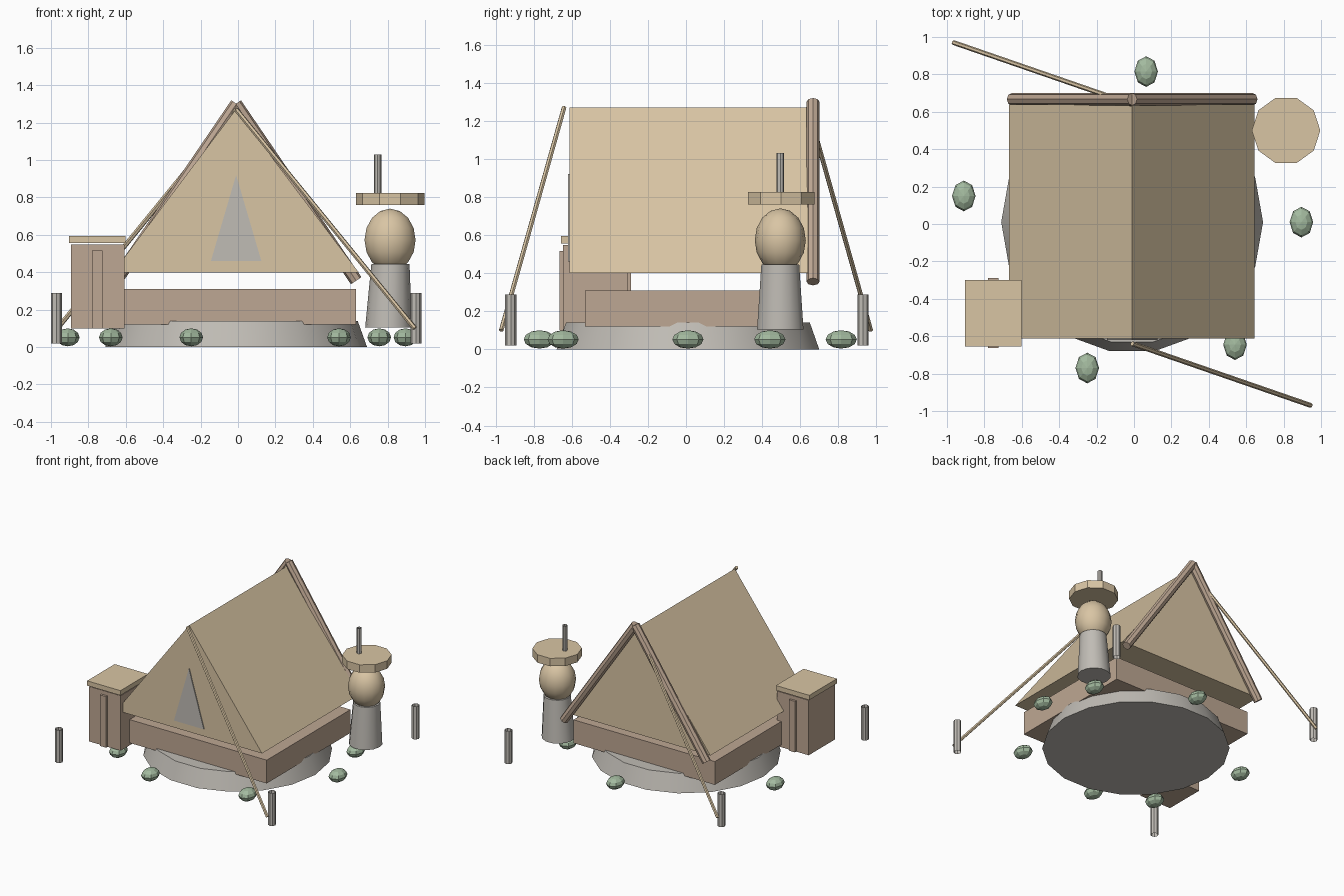
import bpy, bmesh, math
from mathutils import Vector

if "Cube" in bpy.data.objects:
    bpy.data.objects.remove(bpy.data.objects["Cube"])


def material(name, rgb):
    m = bpy.data.materials.new(name)
    lin = [((c / 255 + 0.055) / 1.055) ** 2.4 for c in rgb]
    m.diffuse_color = (*lin, 1)
    m.use_nodes = True
    m.node_tree.nodes["Principled BSDF"].inputs["Base Color"].default_value = m.diffuse_color
    return m


CANVAS = material("canvas_cream", (217, 197, 164))
WOOD = material("wood_brown", (190, 167, 147))
STONE = material("stone_grey", (192, 188, 181))
LEAF = material("leaf_green", (163, 186, 159))


def finish(name, bm, mat, smooth=False):
    bmesh.ops.recalc_face_normals(bm, faces=bm.faces)
    me = bpy.data.meshes.new(name)
    bm.to_mesh(me)
    bm.free()
    me.materials.append(mat)
    ob = bpy.data.objects.new(name, me)
    bpy.context.scene.collection.objects.link(ob)
    if smooth:
        bpy.ops.object.select_all(action='DESELECT')
        ob.select_set(True)
        bpy.context.view_layer.objects.active = ob
        bpy.ops.object.shade_smooth_by_angle(angle=math.radians(30))
    return ob


def box(name, lo, hi, mat):
    bm = bmesh.new()
    bmesh.ops.create_cube(bm, size=1)
    for v in bm.verts:
        v.co = Vector([(a + b) / 2 + c * (b - a) for a, b, c in zip(lo, hi, v.co)])
    return finish(name, bm, mat)


def tube(name, a, b, r1, r2, n, mat, caps=True, smooth=False):
    """Cylinder or cone from a to b; first corner points along +x when upright."""
    a, b = Vector(a), Vector(b)
    d = (b - a).normalized()
    u = Vector((1, 0, 0)) if abs(d.z) > 0.999 else d.cross(Vector((0, 0, 1))).normalized()
    w = d.cross(u)
    bm = bmesh.new()
    rings = []
    for p, r in ((a, r1), (b, r2)):
        rings.append([bm.verts.new(p + r * (u * math.cos(t) + w * math.sin(t)))
                      for t in (2 * math.pi * i / n for i in range(n))])
    for i in range(n):
        j = (i + 1) % n
        bm.faces.new((rings[0][i], rings[0][j], rings[1][j], rings[1][i]))
    if caps:
        bm.faces.new(rings[0][::-1])
        bm.faces.new(rings[1])
    return finish(name, bm, mat, smooth)


def ball(name, centre, half, segs, rings, mat, smooth=False):
    bm = bmesh.new()
    bmesh.ops.create_uvsphere(bm, u_segments=segs, v_segments=rings, radius=1)
    for v in bm.verts:
        v.co = Vector([c + h * k for c, h, k in zip(centre, half, v.co)])
    return finish(name, bm, mat, smooth)


def prism(name, tri, y0, y1, mat):
    """Triangle in x, z extruded along y."""
    bm = bmesh.new()
    f = bm.faces.new([bm.verts.new((x, y0, z)) for x, z in tri])
    ext = bmesh.ops.extrude_face_region(bm, geom=[f])["geom"]
    bmesh.ops.translate(bm, vec=(0, y1 - y0, 0),
                        verts=[g for g in ext if isinstance(g, bmesh.types.BMVert)])
    return finish(name, bm, mat)


# Stone base and wooden platform
tube("stone_base", (-0.01, 0.01, 0), (-0.01, 0.01, 0.14), 0.70, 0.65, 18, STONE, smooth=True)
box("platform", (-0.645, -0.53, 0.12), (0.63, 0.55, 0.31), WOOD)

# Tent and its door
prism("tent", [(-0.668, 0.40), (0.645, 0.40), (-0.012, 1.27)], -0.612, 0.64, CANVAS)
prism("tent_door", [(-0.145, 0.46), (0.125, 0.46), (-0.01, 0.92)], -0.619, -0.611, STONE)

# Crossed poles at the back, guy ropes and pegs
for side, label in ((-1, "left"), (1, "right")):
    tube("back_pole_" + label, (-0.01 - side * 0.002, 0.667, 1.30),
         (-0.01 + side * 0.642, 0.667, 0.355), 0.034, 0.034, 8, WOOD)
    tube("guy_rope_" + label, (-0.01, -side * 0.64, 1.27),
         (-0.01 + side * 0.955, -side * 0.97, 0.10), 0.013, 0.013, 6, CANVAS)
    for y in (-0.92, 0.93):
        x = -0.01 + side * 0.961
        tube("peg_" + label, (x, y, 0.02), (x, y, 0.288), 0.029, 0.029, 8, STONE, caps=False)

# Crate with lid and strap
box("crate", (-0.892, -0.645, 0.10), (-0.607, -0.307, 0.548), WOOD)
box("crate_lid", (-0.903, -0.655, 0.556), (-0.602, -0.299, 0.595), CANVAS)
box("crate_strap", (-0.78, -0.664, 0.10), (-0.725, -0.29, 0.516), WOOD)

# Post figure with round head, flat hat and rod
tube("figure_post", (0.805, 0.495, 0.105), (0.815, 0.495, 0.445), 0.125, 0.102, 14, STONE, smooth=True)
ball("figure_head", (0.813, 0.495, 0.572), (0.14, 0.134, 0.168), 14, 8, CANVAS, smooth=True)
tube("figure_hat", (0.813, 0.50, 0.76), (0.813, 0.50, 0.825), 0.183, 0.183, 10, CANVAS)
tube("figure_rod", (0.747, 0.495, 0.825), (0.747, 0.495, 1.03), 0.019, 0.019, 8, STONE, caps=False)

# Ring of low bushes
for x, y in ((0.065, 0.815), (-0.91, 0.15), (-0.68, -0.57), (-0.25, -0.77),
             (0.54, -0.645), (0.895, 0.01), (0.755, 0.44)):
    ball("bush", (x, y, 0.052), (0.063, 0.082, 0.048), 8, 6, LEAF)
